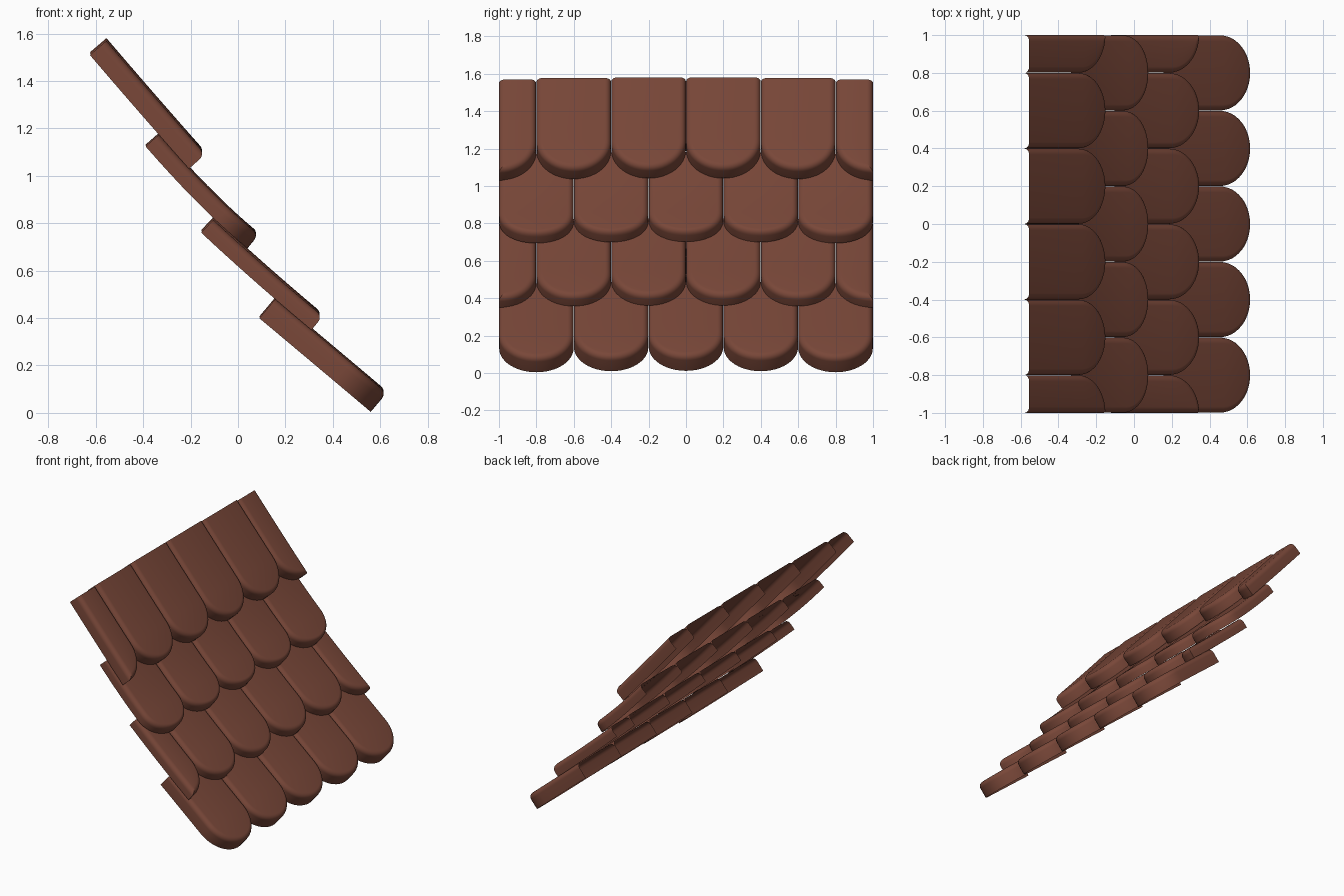
import bpy, bmesh, math
from mathutils import Vector

if "Cube" in bpy.data.objects:
    bpy.data.objects.remove(bpy.data.objects["Cube"])

clay = bpy.data.materials.new("clay_brown")
clay.diffuse_color = (0.19, 0.063, 0.04, 1)
clay.use_nodes = True
clay.node_tree.nodes["Principled BSDF"].inputs["Base Color"].default_value = clay.diffuse_color

R = 0.199      # half tile width and radius of the rounded tip
BEVEL = 0.032  # rounding of the upper rim

# Each course: underside curve in x/z (start, control, tip), thickness, staggered or not
COURSES = [
    ("bottom_course", (0.09, 0.395), (0.325, 0.1985), (0.56, 0.0), 0.105, False),
    ("second_course", (-0.155, 0.76), (0.07, 0.55), (0.31, 0.35), 0.075, True),
    ("third_course", (-0.39, 1.12), (-0.15, 0.845), (0.04, 0.69), 0.075, False),
    ("top_course", (-0.625, 1.51), (-0.42, 1.27), (-0.207, 1.03), 0.092, True),
]


def rim(length, inset, half):
    """Tile outline: down one side, round the tip, back up the other side."""
    r, c = R - inset, length - R
    fwd = [(c * i / 6, r) for i in range(6)]
    end = math.acos(inset / r) if half else math.pi / 2
    fwd += [(c + r * math.sin(end * k / 12), r * math.cos(end * k / 12)) for k in range(13)]
    back = [(u, inset if half else -v) for u, v in reversed(fwd[:-1])]
    return fwd + back


def tile(name, p0, p1, p2, thick, y, side):
    """side 0 = whole tile, +1 / -1 = half tile extending towards that y direction."""
    p0, p1, p2 = Vector(p0), Vector(p1), Vector(p2)
    length = (p2 - p0).length
    lift = 0.012 * (1 - y * y)
    s = side or 1

    def place(u, v, w):
        t = u / length
        p = p0 * (1 - t) ** 2 + p1 * 2 * t * (1 - t) + p2 * t * t
        d = ((p1 - p0) * (1 - t) + (p2 - p1) * t).normalized()
        return (p.x - d.y * w, y + s * v, p.y + d.x * w + lift)

    # wall foot, then a rounded rim up to the upper face
    levels = [(0, 0)]
    for k in range(6):
        a = math.pi / 2 * k / 5
        levels.append((BEVEL * (1 - math.cos(a)), thick - BEVEL * (1 - math.sin(a))))

    bm = bmesh.new()
    rings = [[bm.verts.new(place(u, v, w)) for u, v in rim(length, ins, side != 0)]
             for ins, w in levels]
    n = len(rings[0])
    faces = []
    for a, b in zip(rings, rings[1:]):
        for i in range(n - 1):
            faces.append(bm.faces.new((a[i], b[i], b[i + 1], a[i + 1])))
    # upper face as strips across the tile; underside and hidden end stay open
    top = rings[-1]
    for i in range(n // 2):
        j = n - 1 - i
        loop = [top[i], top[j], top[j - 1]]
        if i + 1 != j - 1:
            loop.append(top[i + 1])
        faces.append(bm.faces.new(loop))
    # orient outwards: the last strips must face up
    bm.normal_update()
    if faces[-3].normal.z < 0:
        bmesh.ops.reverse_faces(bm, faces=faces)
    me = bpy.data.meshes.new(name)
    bm.to_mesh(me)
    bm.free()
    me.materials.append(clay)
    ob = bpy.data.objects.new(name, me)
    bpy.context.collection.objects.link(ob)
    ob.select_set(True)
    bpy.context.view_layer.objects.active = ob


# Lay the courses, alternate ones shifted by half a tile with half tiles at the ends
for name, p0, p1, p2, thick, staggered in COURSES:
    if staggered:
        for i, y in enumerate((-0.6, -0.2, 0.2, 0.6)):
            tile(f"{name}_tile_{i + 1}", p0, p1, p2, thick, y, 0)
        tile(f"{name}_half_tile_left", p0, p1, p2, thick, -1.0, 1)
        tile(f"{name}_half_tile_right", p0, p1, p2, thick, 1.0, -1)
    else:
        for i in range(5):
            tile(f"{name}_tile_{i + 1}", p0, p1, p2, thick, -0.8 + 0.4 * i, 0)

bpy.ops.object.shade_smooth_by_angle(angle=math.radians(40))
